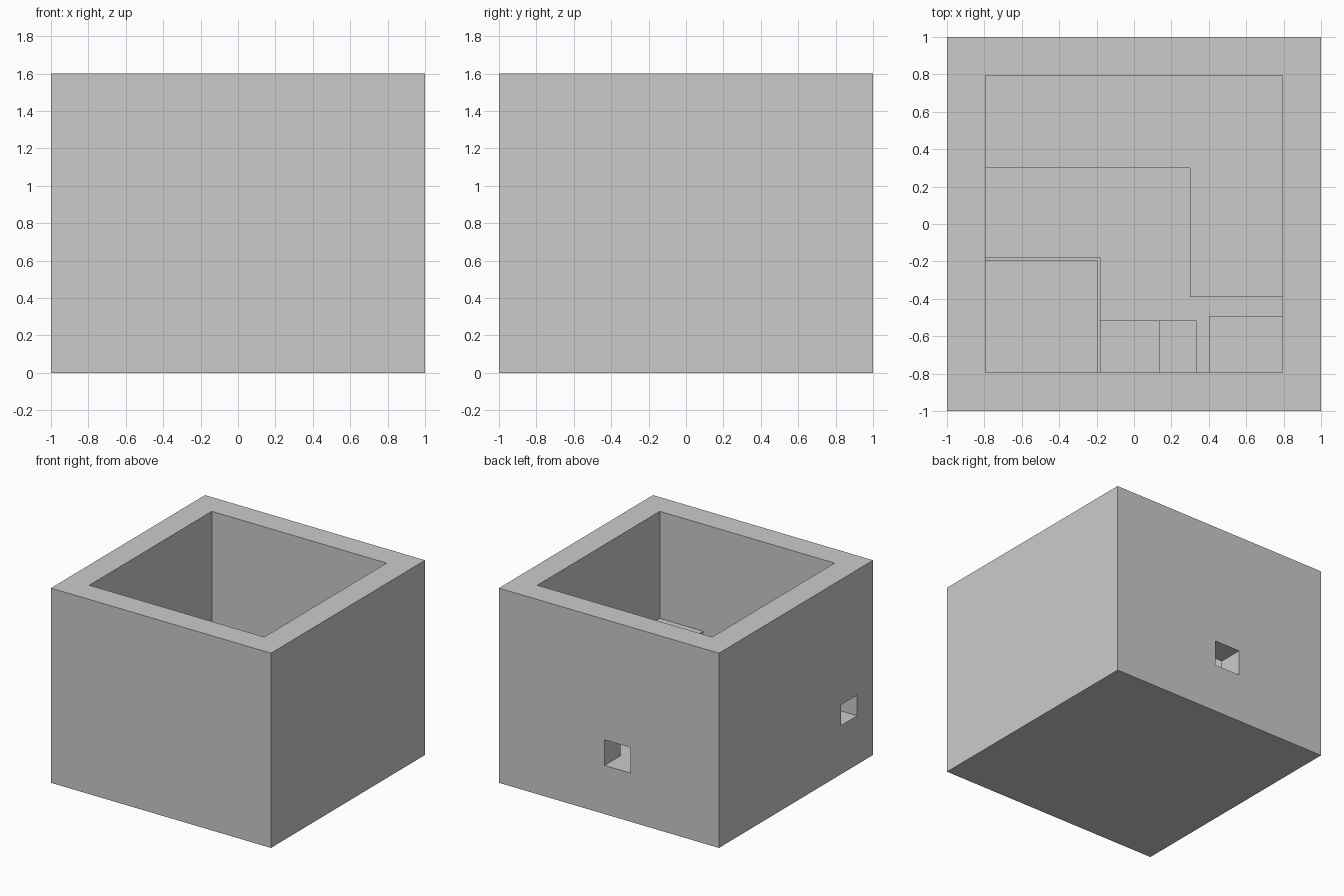
import bpy
import bmesh
from mathutils import Vector

if "Cube" in bpy.data.objects:
    bpy.data.objects.remove(bpy.data.objects["Cube"])


def box(name, x0, x1, y0, y1, z0, z1):
    """Axis-aligned box between two corners."""
    bm = bmesh.new()
    bmesh.ops.create_cube(bm, size=1)
    for v in bm.verts:
        v.co = Vector((x1 if v.co.x > 0 else x0,
                       y1 if v.co.y > 0 else y0,
                       z1 if v.co.z > 0 else z0))
    mesh = bpy.data.meshes.new(name)
    bm.to_mesh(mesh)
    bm.free()
    obj = bpy.data.objects.new(name, mesh)
    bpy.context.collection.objects.link(obj)
    return obj


def combine(body, tool, operation):
    """Apply a boolean to the body and discard the tool."""
    mod = body.modifiers.new(tool.name, 'BOOLEAN')
    mod.operation = operation
    mod.solver = 'EXACT'
    mod.object = tool
    bpy.context.view_layer.objects.active = body
    bpy.ops.object.modifier_apply(modifier=mod.name)
    bpy.data.objects.remove(tool)


W = 0.795      # inner wall face
E = 0.9        # raised parts run into the walls
FLOOR, DECK = 0.2, 0.4

# Open-topped outer shell
shell = box("walled_courtyard", -1, 1, -1, 1, 0, 1.6)
combine(shell, box("cavity", -W, W, -W, W, FLOOR, 1.8), 'DIFFERENCE')

# L-shaped deck along the back and right walls
deck = box("deck", -E, E, 0.3, E, 0.1, DECK)
combine(deck, box("deck_side", 0.3, E, -0.39, 0.6, 0.1, DECK), 'UNION')
combine(shell, deck, 'UNION')

# Corner platform with narrow ledge, two steps and a corner block
raised = [
    ("steps_low", -0.5, 0.335, -E, -0.515, 0.27),
    ("steps_high", -0.5, 0.138, -E, -0.515, 0.33),
    ("platform_ledge", -E, -0.18, -E, -0.18, 0.38),
    ("platform", -E, -0.195, -E, -0.195, DECK),
    ("corner_block", 0.4, E, -E, -0.493, 0.72),
]
for name, x0, x1, y0, y1, top in raised:
    combine(shell, box(name, x0, x1, y0, y1, 0.1, top), 'UNION')

# Openings at deck level through the back and left walls
combine(shell, box("back_opening", -0.195, 0.04, 0.7, 1.1, DECK, 0.61), 'DIFFERENCE')
combine(shell, box("left_opening", -1.1, -0.7, -W, -0.585, DECK, 0.57), 'DIFFERENCE')
